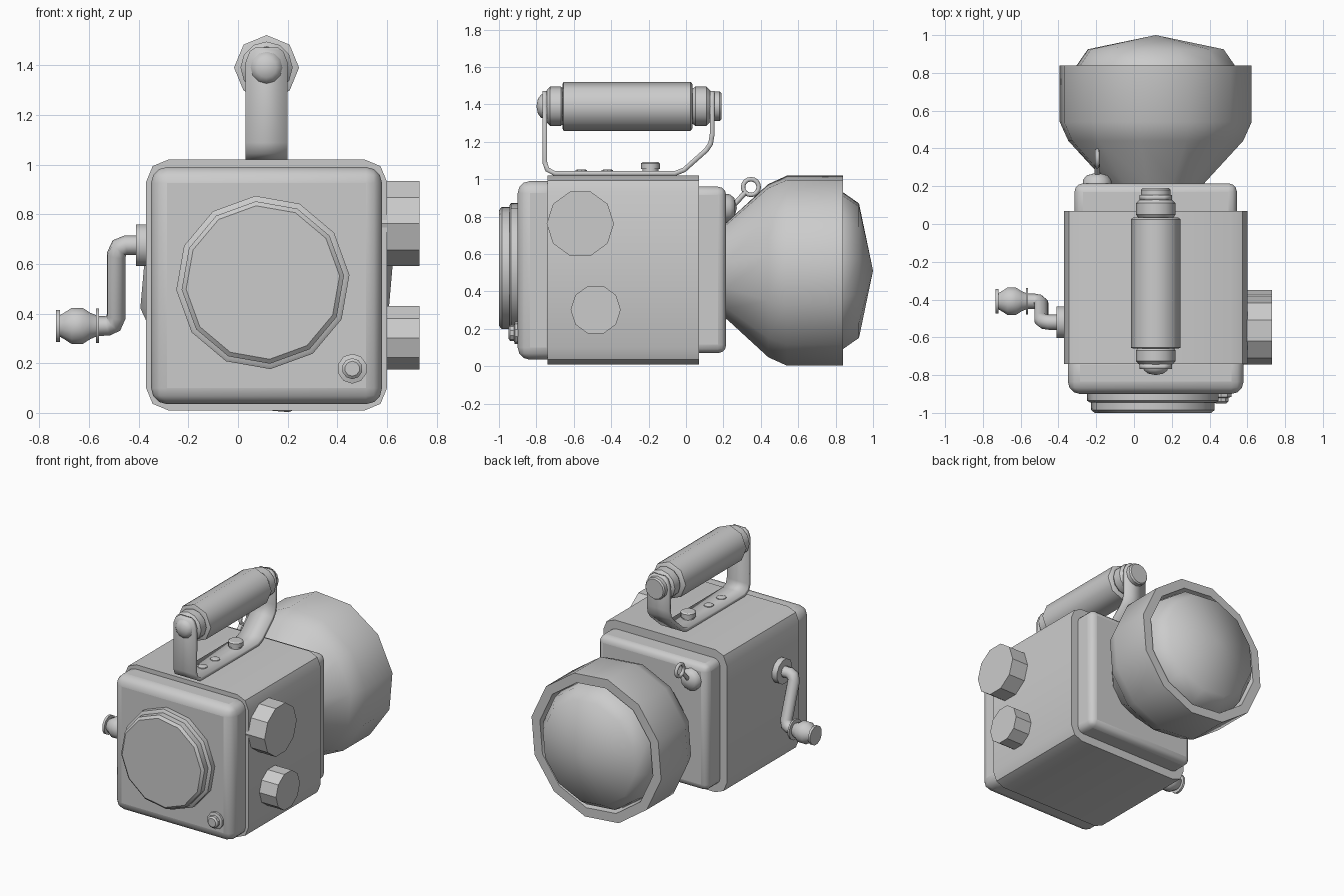
import bpy, bmesh, math
from mathutils import Vector

if "Cube" in bpy.data.objects:
    bpy.data.objects.remove(bpy.data.objects["Cube"])

CX = 0.115  # shared centre line of body, lamp and handle


def finish(name, bm, angle=35, bevel=0, segments=3):
    bmesh.ops.remove_doubles(bm, verts=bm.verts, dist=1e-5)
    bmesh.ops.recalc_face_normals(bm, faces=bm.faces)
    me = bpy.data.meshes.new(name)
    bm.to_mesh(me)
    bm.free()
    ob = bpy.data.objects.new(name, me)
    bpy.context.collection.objects.link(ob)
    if bevel:
        m = ob.modifiers.new("Bevel", 'BEVEL')
        m.width, m.segments = bevel, segments
    smooth(ob, angle)
    return ob


def smooth(ob, angle):
    bpy.ops.object.select_all(action='DESELECT')
    ob.select_set(True)
    bpy.context.view_layer.objects.active = ob
    bpy.ops.object.shade_smooth_by_angle(angle=math.radians(angle))


def lathe(name, axis, centre, profile, n=12, phase=0, angle=35):
    """Revolve (distance, radius) pairs about an axis; centre gives the other two coordinates."""
    bm = bmesh.new()
    rings = []
    for t, r in profile:
        ring = []
        for i in range(n):
            a = math.radians(phase) + math.tau * i / n
            co = [centre[0] + r * math.cos(a), centre[1] + r * math.sin(a)]
            co.insert("xyz".index(axis), t)
            ring.append(bm.verts.new(co))
        rings.append(ring)
    for a, b in zip(rings, rings[1:]):
        for i in range(n):
            j = (i + 1) % n
            bm.faces.new((a[i], a[j], b[j], b[i]))
    for ring, (t, r) in ((rings[0], profile[0]), (rings[-1], profile[-1])):
        if r > 0:
            bm.faces.new(ring)
    return finish(name, bm, angle)


def box(name, lo, hi, bevel=0, segments=3, long_edges=0):
    bm = bmesh.new()
    bmesh.ops.create_cube(bm, size=1)
    for v in bm.verts:
        v.co = Vector([(l + h) / 2 + c * (h - l) for l, h, c in zip(lo, hi, v.co)])
    if long_edges:  # round only the edges running along y
        edges = [e for e in bm.edges if abs(e.verts[0].co.y - e.verts[1].co.y) > 0.01]
        bmesh.ops.bevel(bm, geom=edges, offset=long_edges, segments=2, profile=0.5, affect='EDGES')
    return finish(name, bm, 35, bevel, segments)


def tube(name, points, radius, cyclic=False):
    cu = bpy.data.curves.new(name, 'CURVE')
    cu.dimensions = '3D'
    cu.bevel_depth, cu.bevel_resolution, cu.use_fill_caps = radius, 2, True
    sp = cu.splines.new('POLY')
    sp.points.add(len(points) - 1)
    for p, co in zip(sp.points, points):
        p.co = (*co, 1)
    sp.use_cyclic_u = cyclic
    ob = bpy.data.objects.new(name, cu)
    bpy.context.collection.objects.link(ob)
    bpy.ops.object.select_all(action='DESELECT')
    ob.select_set(True)
    bpy.context.view_layer.objects.active = ob
    bpy.ops.object.convert(target='MESH')
    smooth(bpy.context.view_layer.objects.active, 50)


# Housing: main shell with rounded front plate and rear collar
box("body_shell", (-0.37, -0.74, 0.01), (0.60, 0.07, 1.02), long_edges=0.09)
box("front_plate", (-0.35, -0.90, 0.035), (0.58, -0.68, 0.99), bevel=0.065)
box("rear_collar", (-0.315, 0.0, 0.07), (0.545, 0.215, 0.96), bevel=0.045)

# Round cover and small button on the front
lathe("cover_rim", 'y', (0.10, 0.525), [(-0.88, 0.35), (-0.935, 0.35), (-0.945, 0.335)], 12, 5)
lathe("front_cover", 'y', (0.10, 0.525), [(-0.93, 0.328), (-0.985, 0.328), (-1.0, 0.31)], 12, 5)
lathe("front_button", 'y', (0.46, 0.178),
      [(-0.89, 0.06), (-0.915, 0.06), (-0.92, 0.042), (-0.94, 0.042), (-0.95, 0.03)], 10, 18)

# Lamp: conical reflector, hollow rim, faceted lens
lathe("lamp_housing", 'y', (CX, 0.511),
      [(0.20, 0.255), (0.22, 0.265), (0.44, 0.47), (0.54, 0.516), (0.84, 0.516),
       (0.84, 0.45), (0.76, 0.44)], 12, 10)
lathe("lamp_lens", 'y', (CX, 0.511),
      [(0.75, 0.44), (0.84, 0.425), (0.925, 0.365), (1.0, 0)], 12, 10, 60)

# Side knobs
for name, y, z, r in (("large_knob", -0.565, 0.762, 0.18), ("small_knob", -0.483, 0.302, 0.134)):
    lathe(name, 'x', (y, z), [(0.58, r), (0.73, r)], 10)

# Crank: washer, bent rod, turned grip
lathe("crank_washer", 'x', (-0.52, 0.675), [(-0.35, 0.087), (-0.41, 0.087)], 12, 15)
tube("crank_rod", [(-0.38, -0.52, 0.675), (-0.45, -0.52, 0.675), (-0.478, -0.516, 0.665),
                   (-0.49, -0.507, 0.635), (-0.49, -0.425, 0.39), (-0.502, -0.413, 0.36),
                   (-0.525, -0.409, 0.35), (-0.58, -0.409, 0.35)], 0.04)
lathe("crank_grip", 'x', (-0.409, 0.35),
      [(-0.56, 0.072), (-0.572, 0.072), (-0.572, 0.045), (-0.595, 0.055), (-0.625, 0.075),
       (-0.67, 0.075), (-0.70, 0.055), (-0.717, 0.045), (-0.717, 0.067), (-0.733, 0.067)], 12, 15)

# Carrying strap: one bent strip with rounded ends
path = [(-0.755, 1.472, 0.045), (-0.755, 1.455, 0.068), (-0.755, 1.41, 0.085),
        (-0.755, 1.09, 0.085), (-0.742, 1.052, 0.085), (-0.70, 1.03, 0.085),
        (-0.06, 1.03, 0.085), (-0.01, 1.05, 0.085), (0.108, 1.155, 0.085),
        (0.132, 1.19, 0.085), (0.14, 1.24, 0.085), (0.14, 1.41, 0.085),
        (0.14, 1.455, 0.068), (0.14, 1.472, 0.045)]
bm = bmesh.new()
rows = [[bm.verts.new((CX + s * w, y, z)) for s in (-1, 1)] for y, z, w in path]
for a, b in zip(rows, rows[1:]):
    bm.faces.new((a[0], a[1], b[1], b[0]))
strap = finish("handle_strap", bm, 40)
sol = strap.modifiers.new("Solidify", 'SOLIDIFY')
sol.thickness, sol.offset = 0.026, 0

# Handle grip with ferrules and end bolts
HC = (CX, 1.39)
lathe("handle_grip", 'y', HC, [(-0.66, 0.118), (-0.655, 0.131), (0.025, 0.131), (0.035, 0.118)], 8, 90, 50)
for name, y0, y1 in (("front_ferrule", -0.65, -0.745), ("rear_ferrule", 0.03, 0.13)):
    d = y1 - y0
    lathe(name, 'y', HC, [(y0, 0.09), (y0 + 0.2 * d, 0.105), (y0 + 0.8 * d, 0.105), (y1, 0.085)], 12)
lathe("front_bolt", 'y', HC, [(-0.76, 0.066), (-0.775, 0.062), (-0.792, 0.04), (-0.80, 0)], 12, 0, 60)
lathe("rear_bolt", 'y', HC, [(0.14, 0.078), (0.18, 0.078), (0.19, 0.07)], 12)

# Switch and rivets on the strap
lathe("strap_switch", 'z', (CX, -0.19), [(1.03, 0.042), (1.055, 0.042), (1.055, 0.05), (1.085, 0.05), (1.092, 0.04)], 12)
for i, y in enumerate((-0.56, -0.42)):
    lathe(f"strap_rivet_{i}", 'z', (CX, y), [(1.035, 0.034), (1.048, 0.032), (1.053, 0.02)], 10)

# Hanging ring with its boss at the back
lathe("ring_boss", 'y', (-0.195, 0.845),
      [(0.20, 0.078), (0.235, 0.074), (0.258, 0.055), (0.272, 0)], 12, 0, 60)
tube("ring_stem", [(-0.195, 0.24, 0.845), (-0.195, 0.318, 0.93)], 0.014)
tube("hanging_ring", [(-0.195, 0.347 + 0.042 * math.cos(math.tau * i / 16),
                       0.958 + 0.042 * math.sin(math.tau * i / 16)) for i in range(16)], 0.012, True)
